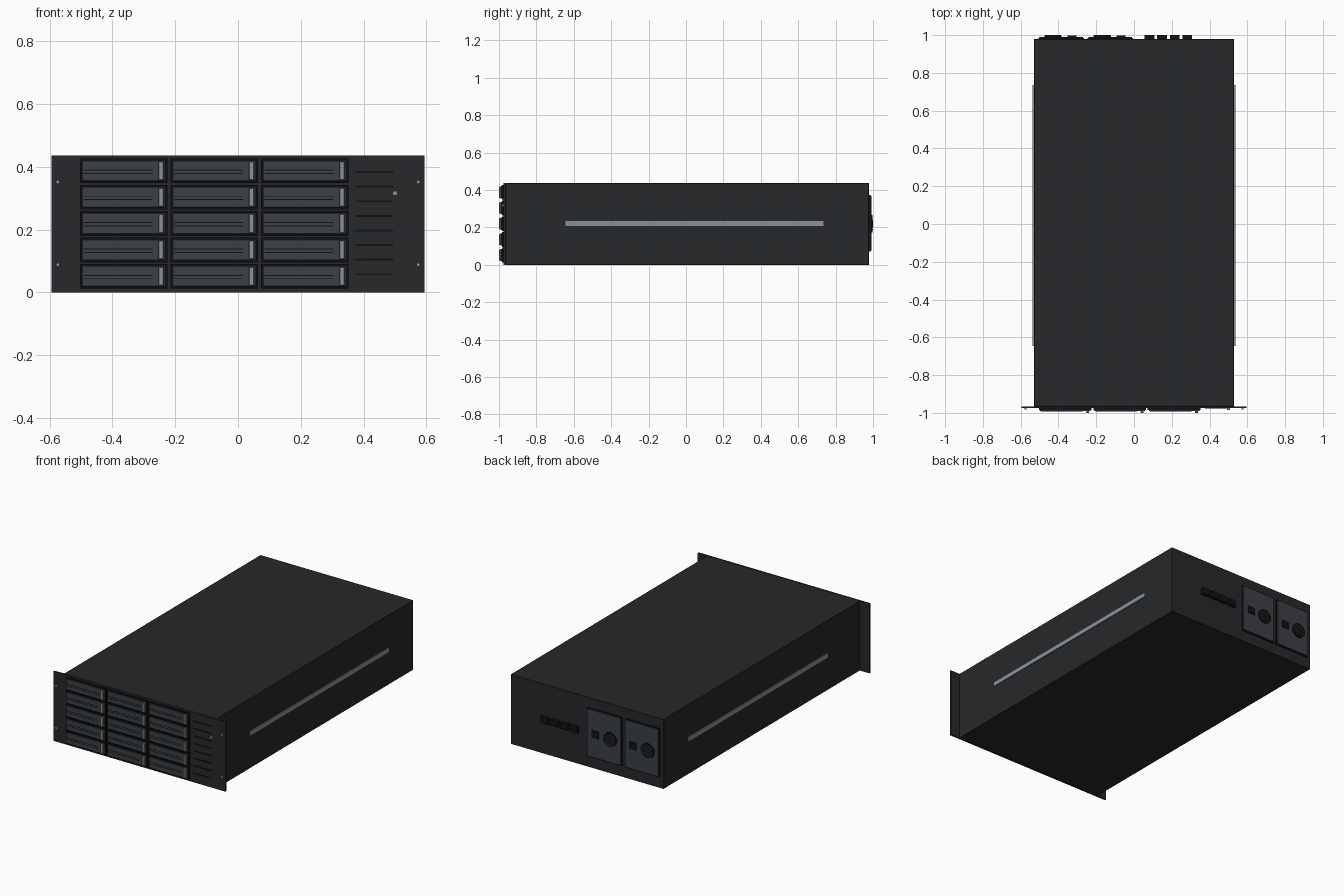
import bpy, bmesh
from math import radians

if "Cube" in bpy.data.objects:
    bpy.data.objects.remove(bpy.data.objects["Cube"])


def material(name, r, g, b):
    m = bpy.data.materials.new(name)
    m.diffuse_color = (r, g, b, 1)
    m.use_nodes = True
    m.node_tree.nodes["Principled BSDF"].inputs["Base Color"].default_value = m.diffuse_color
    return m


CASE = material("case_black", 0.020, 0.021, 0.023)
DARK = material("recess_black", 0.006, 0.006, 0.007)
PLATE = material("plate_grey", 0.045, 0.051, 0.058)
METAL = material("metal_grey", 0.27, 0.29, 0.31)


def box(name, x, y, z, mat, bevel=0):
    """Box from (min, max) ranges on each axis."""
    bm = bmesh.new()
    bmesh.ops.create_cube(bm, size=1)
    for v in bm.verts:
        v.co = [(a + b) / 2 + c * (b - a) for (a, b), c in zip((x, y, z), v.co)]
    me = bpy.data.meshes.new(name)
    bm.to_mesh(me)
    bm.free()
    ob = bpy.data.objects.new(name, me)
    bpy.context.collection.objects.link(ob)
    me.materials.append(mat)
    if bevel:
        mod = ob.modifiers.new("edge", "BEVEL")
        mod.width, mod.segments = bevel, 1
    return ob


def mid(c, size):
    return (c - size / 2, c + size / 2)


def disc(name, x, y, z, r, mat, sides=24):
    """Cylinder along y spanning the y range."""
    bpy.ops.mesh.primitive_cylinder_add(vertices=sides, radius=r, depth=y[1] - y[0],
                                        location=(x, sum(y) / 2, z), rotation=(radians(90), 0, 0))
    ob = bpy.context.object
    ob.name = name
    ob.data.materials.append(mat)
    bpy.ops.object.shade_smooth_by_angle()
    return ob


# Case and front panel with rack ears
box("chassis", (-0.53, 0.53), (-0.965, 0.979), (0, 0.436), CASE, 0.002)
box("front_panel", (-0.595, 0.595), (-0.975, -0.965), (0, 0.436), CASE)

# Side rails and ear screws
for s, side in ((-1, "left"), (1, "right")):
    box(f"{side}_rail", mid(s * 0.531, 0.012), (-0.645, 0.735), (0.206, 0.234), METAL)
    for z in (0.088, 0.352):
        disc(f"{side}_ear_screw", s * 0.574, (-0.981, -0.974), z, 0.006, METAL, 16)

# Drive bays: 3 columns by 5 rows
for col in range(3):
    for row in range(5):
        x, z = -0.364 + col * 0.288, 0.0515 + row * 0.084
        box("bay_frame", mid(x, 0.279), (-0.985, -0.974), mid(z, 0.079), DARK)
        box("drive_tray", mid(x, 0.267), (-0.991, -0.984), mid(z, 0.067), PLATE, 0.002)
        box("tray_handle", mid(x + 0.119, 0.016), (-1.0, -0.990), mid(z, 0.060), METAL, 0.002)
        for dz in (0.003, -0.008):
            box("tray_slot", mid(x - 0.018, 0.22), (-0.992, -0.990), mid(z + dz, 0.003), DARK)

# Control area: vent slots and power button
for i in range(8):
    box("front_vent", (0.375, 0.494), (-0.978, -0.974), mid(0.058 + i * 0.0465, 0.006), DARK)
disc("power_button", 0.5, (-0.985, -0.974), 0.316, 0.008, METAL)

# Rear power supplies with fan, grille bars and socket
for x in (-0.386, -0.126):
    zc = 0.222
    box("supply_frame", mid(x, 0.24), (0.978, 0.986), mid(zc, 0.304), DARK)
    box("supply_plate", mid(x, 0.232), (0.985, 0.991), mid(zc, 0.296), PLATE, 0.002)
    disc("fan_opening", x - 0.043, (0.990, 0.997), 0.219, 0.046, DARK, 32)
    for k in range(-2, 3):
        dz = k * 0.015
        half = (0.043 ** 2 - dz ** 2) ** 0.5
        box("fan_grille_bar", mid(x - 0.043, 2 * half), (0.996, 1.0), mid(0.219 + dz, 0.004), PLATE)
    box("power_socket", mid(x + 0.058, 0.048), (0.990, 0.997), mid(0.222, 0.045), DARK)

# Rear ports
for i in range(4):
    x = 0.082 + i * 0.0667
    box("rear_port", mid(x, 0.052), (0.978, 1.0), mid(0.219, 0.040), DARK)
